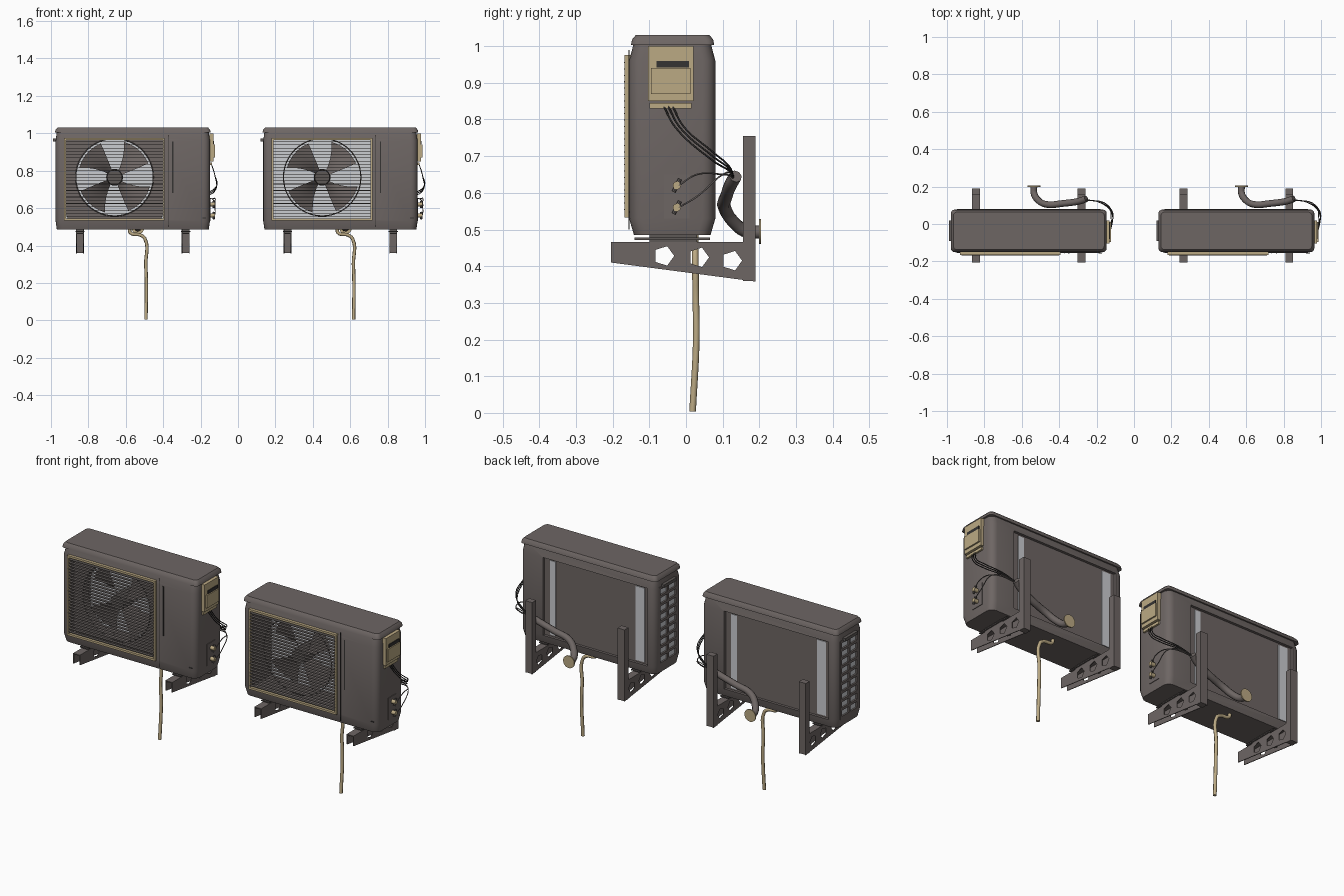
import bpy, bmesh, math
from mathutils import Vector, Matrix

old = bpy.data.objects.get("Cube")
if old:
    bpy.data.objects.remove(old, do_unlink=True)


def material(name, r, g, b):
    m = bpy.data.materials.new(name)
    m.use_nodes = True
    m.diffuse_color = (r, g, b, 1)
    m.node_tree.nodes["Principled BSDF"].inputs["Base Color"].default_value = (r, g, b, 1)
    return m


CASING = material("warm_grey_casing", .155, .133, .127)
DARK = material("dark_grey", .11, .098, .094)
BEIGE = material("beige_plastic", .50, .40, .23)
LIGHT = material("light_grey_fins", .60, .61, .64)
BLACK = material("black_rubber", .035, .033, .032)


def finish(name, bm, mat, smooth=False):
    bmesh.ops.recalc_face_normals(bm, faces=bm.faces)
    me = bpy.data.meshes.new(name)
    bm.to_mesh(me)
    bm.free()
    me.materials.append(mat)
    ob = bpy.data.objects.new(name, me)
    bpy.context.collection.objects.link(ob)
    bpy.ops.object.select_all(action='DESELECT')
    ob.select_set(True)
    bpy.context.view_layer.objects.active = ob
    if smooth:
        bpy.ops.object.shade_smooth_by_angle(angle=math.radians(35))
    return ob


def add_box(bm, lo, hi):
    lo, hi = Vector(lo), Vector(hi)
    bmesh.ops.create_cube(bm, size=1, matrix=Matrix.LocRotScale((lo + hi) / 2, None, hi - lo))


def boxes(name, spans, mat):
    bm = bmesh.new()
    for lo, hi in spans:
        add_box(bm, lo, hi)
    return finish(name, bm, mat)


def ring_points(x0, x1, y0, y1, r, z):
    pts = []
    corners = ((x1 - r, y1 - r), (x0 + r, y1 - r), (x0 + r, y0 + r), (x1 - r, y0 + r))
    for k, (cx, cy) in enumerate(corners):
        for i in range(5):
            a = (k + i / 4) * math.pi / 2
            pts.append((cx + r * math.cos(a), cy + r * math.sin(a), z))
    return pts


def loft(name, rings, mat):
    bm = bmesh.new()
    loops = [[bm.verts.new(p) for p in ring] for ring in rings]
    for a, b in zip(loops, loops[1:]):
        for i in range(len(a)):
            j = (i + 1) % len(a)
            bm.faces.new((a[i], a[j], b[j], b[i]))
    bm.faces.new(loops[0])
    bm.faces.new(loops[-1])
    return finish(name, bm, mat, True)


def cut(ob, cutter):
    mod = ob.modifiers.new("cut", 'BOOLEAN')
    mod.object, mod.operation, mod.solver = cutter, 'DIFFERENCE', 'EXACT'
    bpy.ops.object.select_all(action='DESELECT')
    ob.select_set(True)
    bpy.context.view_layer.objects.active = ob
    bpy.ops.object.modifier_apply(modifier="cut")
    bpy.data.objects.remove(cutter, do_unlink=True)


def tube(name, pts, radius, mat, sides=2):
    cu = bpy.data.curves.new(name, 'CURVE')
    cu.dimensions, cu.bevel_depth, cu.bevel_resolution = '3D', radius, sides
    cu.resolution_u, cu.use_fill_caps = 6, True
    sp = cu.splines.new('BEZIER')
    sp.bezier_points.add(len(pts) - 1)
    for bp, p in zip(sp.bezier_points, pts):
        bp.co = p
        bp.handle_left_type = bp.handle_right_type = 'AUTO'
    cu.materials.append(mat)
    ob = bpy.data.objects.new(name, cu)
    bpy.context.collection.objects.link(ob)
    return ob


def cylinder(name, loc, r1, r2, depth, axis, mat, sides=24):
    bm = bmesh.new()
    rot = Vector((0, 0, 1)).rotation_difference(Vector(axis)).to_matrix().to_4x4()
    bmesh.ops.create_cone(bm, cap_ends=True, segments=sides, radius1=r1, radius2=r2,
                          depth=depth, matrix=Matrix.Translation(loc) @ rot)
    return finish(name, bm, mat, True)


def holed_plate(name, cx, cz, hx, hz, r, y, mat, n=64):
    # rectangular plate with a round opening and a short collar
    bm = bmesh.new()
    rows = []
    for i in range(n):
        a = 2 * math.pi * (i + .5) / n
        c, s = math.cos(a), math.sin(a)
        t = min(hx / max(abs(c), 1e-6), hz / max(abs(s), 1e-6))
        rows.append([bm.verts.new((cx + q * c, yy, cz + q * s))
                     for q, yy in ((t, y), (r, y), (r, y + .05))])
    for i in range(n):
        a, b = rows[i], rows[(i + 1) % n]
        for k in (0, 1):
            bm.faces.new((a[k], b[k], b[k + 1], a[k + 1]))
    return finish(name, bm, mat)


def fan(name, cx, cy, cz):
    # four broad pitched blades
    bm = bmesh.new()
    for k in range(4):
        grid = []
        for i in range(5):
            r = .035 + .16 * i / 4
            half = .34 + .12 * i / 4
            row = []
            for j in range(6):
                u = j / 5 * 2 - 1
                a = math.radians(40 + 90 * k) + u * half + .15 * i / 4
                row.append(bm.verts.new((cx + r * math.cos(a), cy + .025 * u, cz + r * math.sin(a))))
            grid.append(row)
        for i in range(4):
            for j in range(5):
                bm.faces.new((grid[i][j], grid[i][j + 1], grid[i + 1][j + 1], grid[i + 1][j]))
    return finish(name, bm, CASING, True)


def bracket(tag, x):
    # tapered channel arm with five-sided holes, plus wall post
    for side in (-1, 1):
        bm = bmesh.new()
        profile = ((-.205, .465), (.19, .465), (.19, .358), (-.205, .41))
        x0 = x + side * .019 - .002
        f = bm.faces.new([bm.verts.new((x0, y, z)) for y, z in profile])
        ext = bmesh.ops.extrude_face_region(bm, geom=[f])
        bmesh.ops.translate(bm, vec=(.004, 0, 0),
                            verts=[v for v in ext["geom"] if isinstance(v, bmesh.types.BMVert)])
        plate = finish("bracket_arm_" + tag, bm, CASING)
        for y, z in ((-.06, .428), (.035, .424), (.125, .415)):
            cut(plate, cylinder("hole_cutter", (x0, y, z), .028, .028, .03, (1, 0, 0), CASING, 5))
    boxes("bracket_post_" + tag, [((x - .021, -.205, .461), (x + .021, .19, .466)),
                                  ((x - .021, .155, .36), (x + .021, .19, .755))], CASING)
    boxes("mounting_foot_" + tag, [((x - .025, -.14, .472), (x + .025, .065, .478)),
                                   ((x - .02, -.10, .465), (x + .02, .03, .488))], DARK)


def unit(tag, o, shrouded):
    x0, x1, cx, cz = o - .975, o - .15, o - .66, .765

    def P(x, y, z):
        return (o + x, y, z)

    # casing and lid
    body = loft("casing_" + tag, [ring_points(x0 + d / 2, x1 - d / 2, -.155 + d, .08 - d, .035, z)
                for z, d in ((.485, .013), (.53, 0), (.96, 0), (1.006, .012))], CASING)
    cut(body, boxes("front_cutter", [(P(-.922, -.3, .54), P(-.40, .03, .97))], CASING))
    cut(body, boxes("back_cutter", [(P(-.93, .066, .53), P(-.29, .2, .96))], CASING))
    cut(body, boxes("side_cutter", [(P(-1.1, -.115, .53), P(-.965, .045, .96))], CASING))
    loft("lid_" + tag, [ring_points(x0 - .004 + d, x1 + .004 - d, -.15 + d, .077 - d, .02, z)
         for z, d in ((1.003, 0), (1.018, .003), (1.03, .013))], CASING)

    # coil panels
    boxes("inner_coil_" + tag, [(P(-.92, .022, .542), P(-.402, .028, .968))], LIGHT)
    boxes("back_coil_strips_" + tag, [(P(-.905, .066, .54), P(-.85, .07, .95)),
                                      (P(-.36, .066, .54), P(-.325, .07, .95))], LIGHT)
    boxes("side_coil_" + tag, [(P(-.968, -.11, .535), P(-.964, .04, .955))], LIGHT)
    bars = [(P(-.977, -.115, z - .007), P(-.967, .045, z + .007))
            for z in [.535 + .42 * i / 9 for i in range(10)]]
    bars += [(P(-.977, y - .007, .53), P(-.967, y + .007, .96)) for y in (-.108, -.035, .038)]
    boxes("side_louvres_" + tag, bars, CASING)
    boxes("side_handle_" + tag, [(P(-.99, -.09, .955), P(-.97, .02, .972))], DARK)

    # fan, shroud and ring
    fan("fan_blades_" + tag, cx, -.07, cz)
    cylinder("fan_hub_" + tag, (cx, -.075, cz), .045, .04, .08, (0, -1, 0), DARK)
    cylinder("fan_motor_" + tag, (cx, -.005, cz), .04, .04, .06, (0, -1, 0), DARK)
    if shrouded:
        holed_plate("fan_shroud_" + tag, cx, cz, .261, .225, .207, -.12, CASING)
    bpy.ops.mesh.primitive_torus_add(location=(cx, -.12, cz), rotation=(math.pi / 2, 0, 0),
                                     major_radius=.207, minor_radius=.003,
                                     major_segments=48, minor_segments=6)
    ring = bpy.context.object
    ring.name = "fan_ring_" + tag
    ring.data.materials.append(DARK)

    # grille frame and slats
    boxes("grille_frame_" + tag, [(P(-.93, -.167, .965), P(-.392, -.15, .976)),
                                  (P(-.93, -.167, .533), P(-.392, -.15, .544)),
                                  (P(-.93, -.167, .533), P(-.92, -.15, .976)),
                                  (P(-.402, -.167, .533), P(-.392, -.15, .976))], BEIGE)
    boxes("grille_slats_" + tag, [(P(-.922, -.169, z - .0014), P(-.40, -.152, z + .0014))
                                  for z in [.555 + .4 * i / 23 for i in range(24)]], DARK)
    boxes("front_seams_" + tag, [(P(-.375, -.157, .5), P(-.372, -.154, .99)),
                                 (P(-.352, -.157, .68), P(-.346, -.154, .955)),
                                 (P(-.19, -.157, .545), P(-.17, -.154, .55))], BLACK)

    # service cover and valves
    boxes("service_cover_" + tag, [(P(-.152, -.103, .85), P(-.132, .02, 1.0)),
                                   (P(-.135, -.095, .87), P(-.124, .012, .94)),
                                   (P(-.152, -.10, .83), P(-.14, .015, .845))], BEIGE)
    boxes("cover_handle_" + tag, [(P(-.14, -.08, .942), P(-.128, .008, .96))], BLACK)
    boxes("valve_plate_" + tag, [(P(-.152, -.06, .53), P(-.147, .01, .65))], CASING)
    for z in (.62, .56):
        cylinder("valve_" + tag, P(-.138, -.025, z), .011, .011, .03, (1, 0, 0), BEIGE, 12)
        cylinder("valve_stem_" + tag, P(-.13, -.025, z), .006, .006, .04, (0, .5, 1), DARK, 8)

    # cables, wrapped pipe and drain
    for k in range(3):
        d = k * .012
        tube("cable_" + tag, [P(-.142, -.06 + d, .835), P(-.125, -.03 + d, .78),
                              P(-.125 + d / 3, .07, .69 + d), P(-.19, .118, .66 + d / 2),
                              P(-.265, .13, .64)], .0025, BLACK, 1)
    for z in (.62, .56):
        tube("copper_line_" + tag, [P(-.125, -.02, z), P(-.122, .03, z + .03),
                                    P(-.14, .10, .65), P(-.265, .13, .64)], .0025, DARK, 1)
    tube("wrapped_pipe_" + tag, [P(-.255, .135, .645), P(-.29, .123, .625), P(-.38, .11, .59),
                                 P(-.47, .105, .56), P(-.515, .13, .52), P(-.535, .165, .495),
                                 P(-.535, .2, .493)], .018, CASING)
    cylinder("wall_flange_" + tag, P(-.535, .202, .495), .034, .034, .006, (0, 1, 0), BEIGE)
    tube("drain_hose_" + tag, [P(-.58, .025, .488), P(-.575, .025, .468), P(-.52, .025, .455),
                               P(-.497, .025, .435), P(-.493, .027, .3), P(-.49, .028, .2),
                               P(-.492, .018, .004)], .009, BEIGE)
    for side, x in (("right", -.845), ("left", -.28)):
        bracket(tag + "_" + side, o + x)


unit("one", 0, True)
unit("two", 1.11, False)
